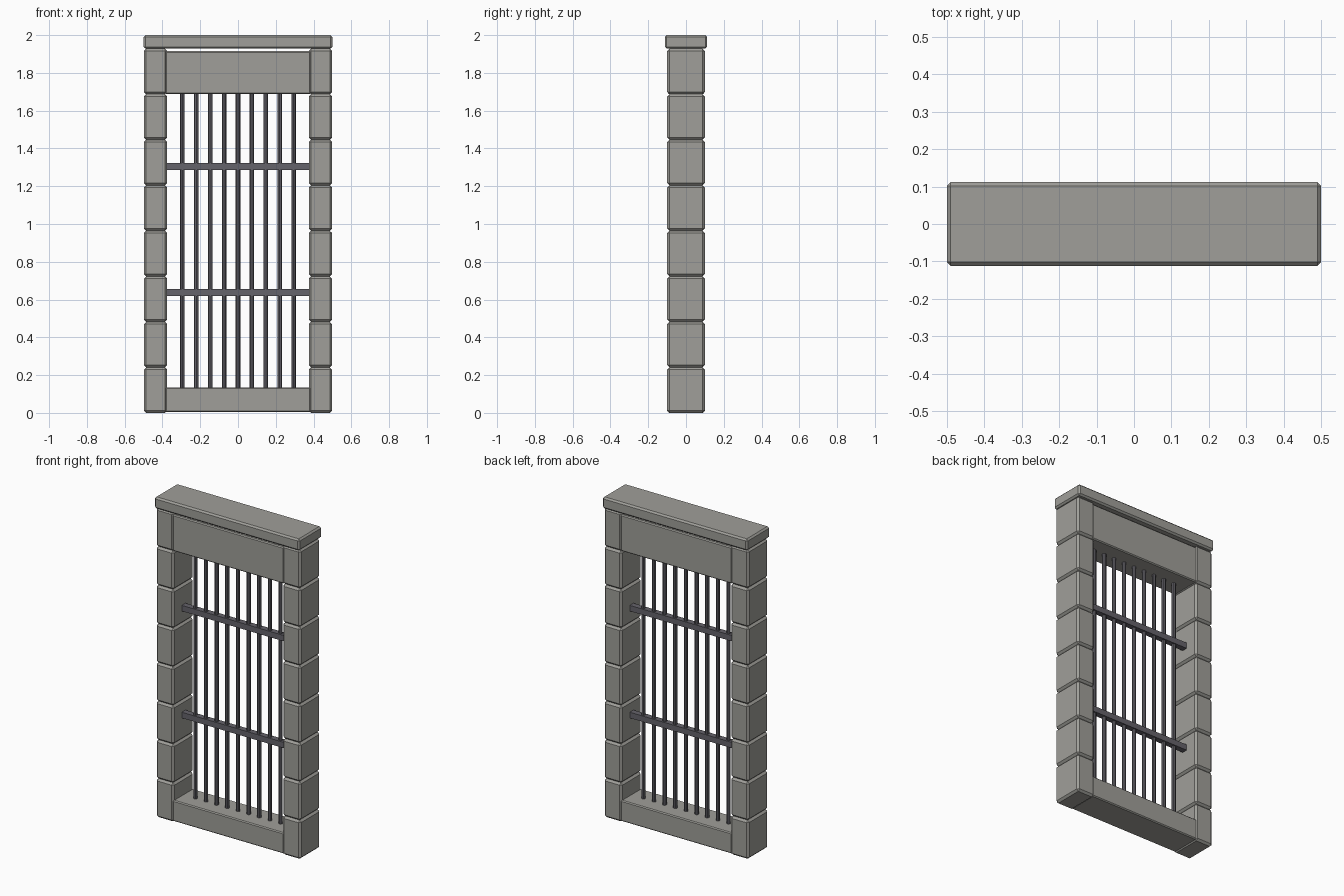
import bpy

default = bpy.data.objects.get("Cube")
if default:
    bpy.data.objects.remove(default, do_unlink=True)


def material(name, rgb):
    mat = bpy.data.materials.new(name)
    mat.use_nodes = True
    mat.diffuse_color = (*rgb, 1)
    mat.node_tree.nodes["Principled BSDF"].inputs["Base Color"].default_value = (*rgb, 1)
    return mat


stone = material("warm grey stone", (0.35, 0.345, 0.32))
iron = material("dark iron", (0.13, 0.125, 0.145))


def box(name, lo, hi, mat, chamfer=0):
    """Box between two corners, with optional flat chamfers."""
    bpy.ops.mesh.primitive_cube_add(size=1, location=[(a + b) / 2 for a, b in zip(lo, hi)])
    obj = bpy.context.object
    obj.name = name
    obj.scale = [b - a for a, b in zip(lo, hi)]
    bpy.ops.object.transform_apply(location=False, rotation=False, scale=True)
    obj.data.materials.append(mat)
    if chamfer:
        mod = obj.modifiers.new("chamfer", "BEVEL")
        mod.width = chamfer
        mod.segments = 1
    return obj


# Stacked pillar blocks, on both sides
count, pillar_top = 8, 1.928
pitch = pillar_top / count
for side, (x0, x1) in {"left": (0.375, 0.498), "right": (-0.498, -0.375)}.items():
    for i in range(count):
        box(f"{side}_pillar_block_{i + 1}", (x0, -0.1, i * pitch),
            (x1, 0.1, (i + 1) * pitch), stone, 0.012)

# Cap slab, lintel and sill
box("cap_slab", (-0.5, -0.112, pillar_top), (0.5, 0.112, 2), stone, 0.01)
box("lintel", (-0.385, -0.096, 1.688), (0.385, 0.096, 1.915), stone, 0.006)
box("sill", (-0.385, -0.096, 0.005), (0.385, 0.096, 0.135), stone, 0.006)

# Horizontal grille rails
for name, z in (("lower_rail", 0.638), ("upper_rail", 1.304)):
    box(name, (-0.385, -0.018, z - 0.018), (0.385, 0.018, z + 0.018), iron)

# Vertical grille bars
for i in range(9):
    bpy.ops.mesh.primitive_cylinder_add(
        vertices=8, radius=0.012, depth=1.58, location=((i - 4) * 0.0735, 0, 0.91))
    bar = bpy.context.object
    bar.name = f"grille_bar_{i + 1}"
    bar.data.materials.append(iron)
